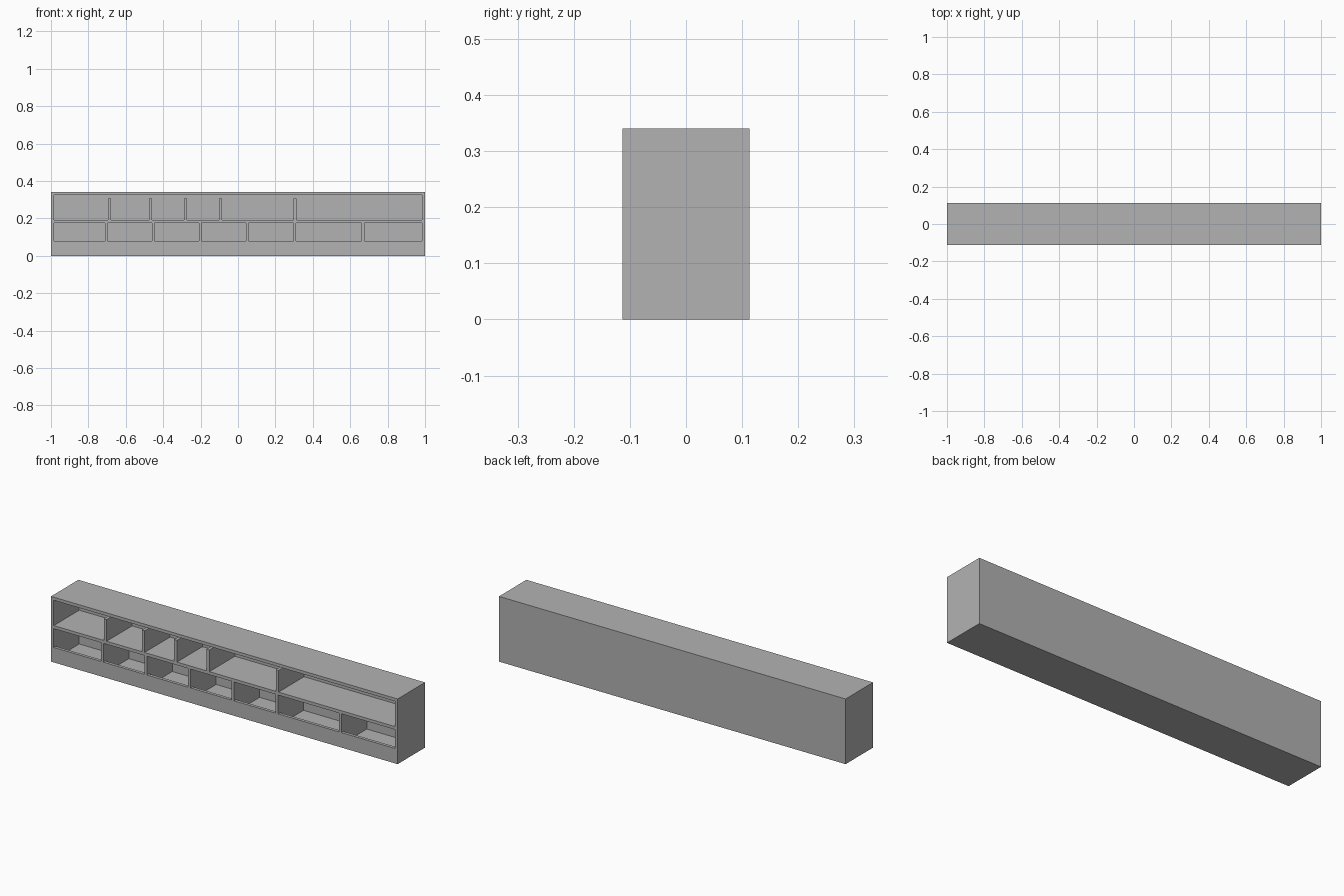
import bpy
import bmesh

if "Cube" in bpy.data.objects:
    bpy.data.objects.remove(bpy.data.objects["Cube"], do_unlink=True)

HALF_DEPTH, HEIGHT, WALL = 0.113, 0.34, 0.016
INSIDE_X = 1 - WALL          # inner face of the end panels
INSIDE_Y = HALF_DEPTH - WALL # inner face of the back panel
SHELF_TOP, SHELF_BOTTOM = 0.192, 0.176
LIP_TOP = 0.078

grey = bpy.data.materials.new("plain_grey")
grey.use_nodes = True
colour = (0.448, 0.448, 0.448, 1)
grey.diffuse_color = colour
grey.node_tree.nodes["Principled BSDF"].inputs["Base Color"].default_value = colour


def add_prism(bm, profile, x0, x1):
    """Extrude a (y, z) profile from x0 to x1."""
    ring0 = [bm.verts.new((x0, y, z)) for y, z in profile]
    ring1 = [bm.verts.new((x1, y, z)) for y, z in profile]
    bm.faces.new(ring0)
    bm.faces.new(ring1[::-1])
    for i in range(len(profile)):
        j = (i + 1) % len(profile)
        bm.faces.new((ring0[j], ring0[i], ring1[i], ring1[j]))


def rect(y0, y1, z0, z1):
    return [(y0, z0), (y1, z0), (y1, z1), (y0, z1)]


def make_object(name, prisms):
    bm = bmesh.new()
    for profile, x0, x1 in prisms:
        add_prism(bm, profile, x0, x1)
    bmesh.ops.recalc_face_normals(bm, faces=bm.faces)
    mesh = bpy.data.meshes.new(name)
    bm.to_mesh(mesh)
    bm.free()
    mesh.materials.append(grey)
    obj = bpy.data.objects.new(name, mesh)
    bpy.context.collection.objects.link(obj)
    return obj


# Solid cabinet body
cabinet = make_object("cabinet", [(rect(-HALF_DEPTH, HALF_DEPTH, 0, HEIGHT), -1, 1)])

# Lower bins drop behind a front lip; the upper bay is one open recess
bin_profile = [(-0.2, LIP_TOP), (-INSIDE_Y, LIP_TOP), (-INSIDE_Y, WALL),
               (INSIDE_Y, WALL), (INSIDE_Y, SHELF_BOTTOM), (-0.2, SHELF_BOTTOM)]
bin_walls = [-0.705, -0.454, -0.201, 0.05, 0.303, 0.668]
half_wall = 0.007
starts = [-INSIDE_X] + [x + half_wall for x in bin_walls]
ends = [x - half_wall for x in bin_walls] + [INSIDE_X]
cuts = [(bin_profile, a, b) for a, b in zip(starts, ends)]
cuts.append((rect(-0.2, INSIDE_Y, SHELF_TOP, HEIGHT - WALL), -INSIDE_X, INSIDE_X))
cutter = make_object("recess_cutter", cuts)
cutter.hide_render = True

# Carve the recesses, then drop the cutter
carve = cabinet.modifiers.new("carve", "BOOLEAN")
carve.operation = "DIFFERENCE"
carve.solver = "EXACT"
carve.object = cutter
bpy.context.view_layer.objects.active = cabinet
bpy.ops.object.modifier_apply(modifier=carve.name)
bpy.data.objects.remove(cutter, do_unlink=True)

# Upright dividers standing on the shelf, short of the top panel
for i, x in enumerate([-0.687, -0.468, -0.281, -0.094, 0.305]):
    make_object(f"shelf_divider_{i + 1}",
                [(rect(-HALF_DEPTH, INSIDE_Y, SHELF_TOP, 0.305), x - WALL / 2, x + WALL / 2)])
